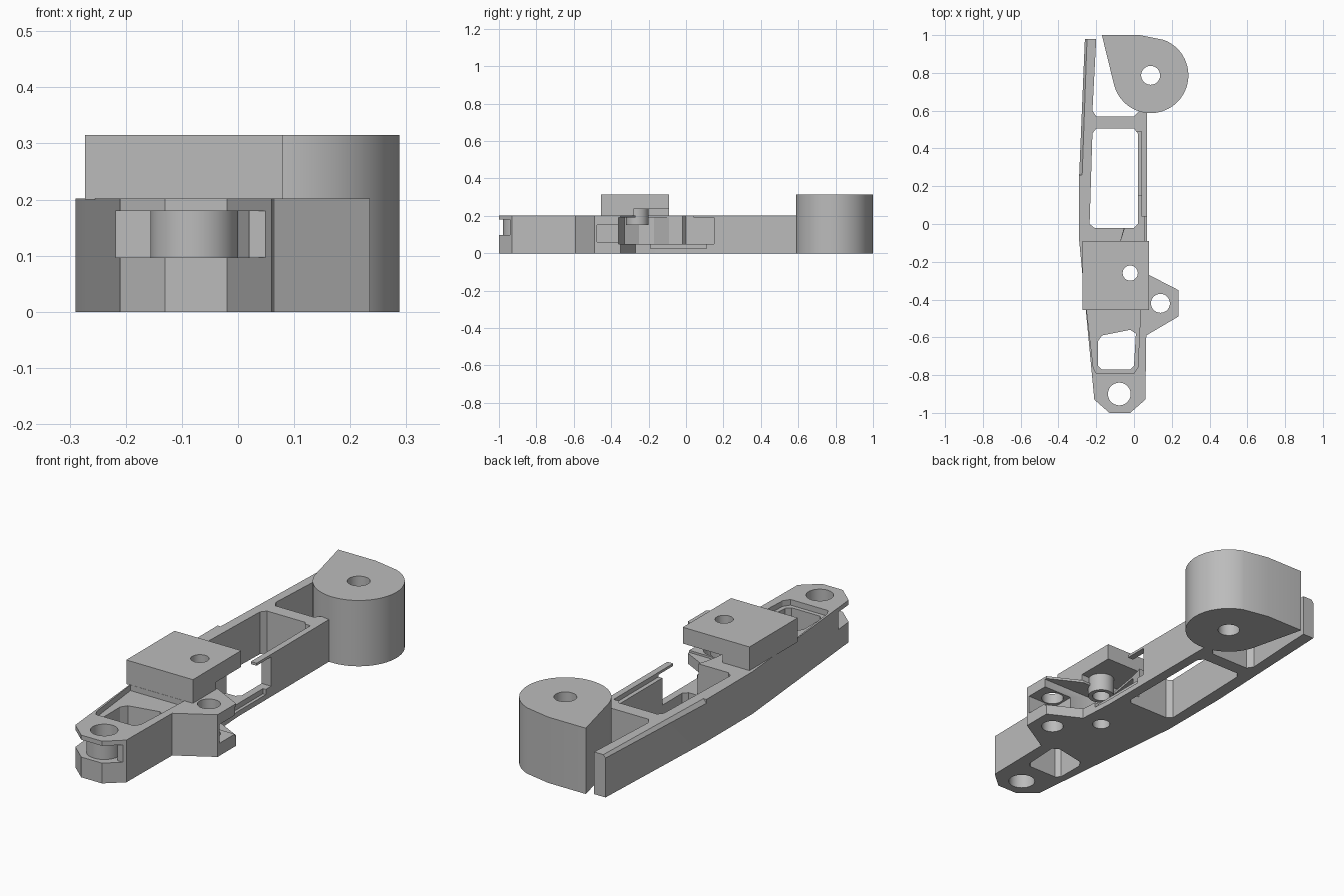
import bpy
import bmesh
import math

if "Cube" in bpy.data.objects:
    bpy.data.objects.remove(bpy.data.objects["Cube"], do_unlink=True)

grey = bpy.data.materials.new("matte grey")
grey.use_nodes = True
grey.diffuse_color = (0.5, 0.5, 0.5, 1)
grey.node_tree.nodes["Principled BSDF"].inputs["Base Color"].default_value = (0.5, 0.5, 0.5, 1)


def finish(name, bm):
    bmesh.ops.recalc_face_normals(bm, faces=bm.faces)
    mesh = bpy.data.meshes.new(name)
    bm.to_mesh(mesh)
    bm.free()
    mesh.materials.append(grey)
    obj = bpy.data.objects.new(name, mesh)
    bpy.context.collection.objects.link(obj)
    return obj


def prism(name, outline, z0, z1):
    """Extrude an xy outline between two heights."""
    bm = bmesh.new()
    face = bm.faces.new([bm.verts.new((x, y, z0)) for x, y in outline])
    up = bmesh.ops.extrude_face_region(bm, geom=[face])["geom"]
    bmesh.ops.translate(bm, vec=(0, 0, z1 - z0),
                        verts=[v for v in up if isinstance(v, bmesh.types.BMVert)])
    return finish(name, bm)


def arc(cx, cy, r, a0, a1, n):
    angles = [math.radians(a0 + (a1 - a0) * i / n) for i in range(n + 1)]
    return [(cx + r * math.cos(a), cy + r * math.sin(a)) for a in angles]


def disc(name, cx, cy, r, z0, z1):
    return prism(name, arc(cx, cy, r, 0, 360, 48)[:-1], z0, z1)


def box(name, x0, x1, y0, y1, z0, z1):
    return prism(name, [(x0, y0), (x1, y0), (x1, y1), (x0, y1)], z0, z1)


def cut(obj, *cutters):
    """Subtract each cutter and discard it."""
    for cutter in cutters:
        cutter.hide_render = True
        mod = obj.modifiers.new("cut", "BOOLEAN")
        mod.operation = "DIFFERENCE"
        mod.solver = "EXACT"
        mod.object = cutter
        bpy.context.view_layer.objects.active = obj
        bpy.ops.object.modifier_apply(modifier=mod.name)
        bpy.data.objects.remove(cutter, do_unlink=True)


def drill(obj, x, y, r):
    cut(obj, disc("drill", x, y, r, -0.1, 0.5))


# Main frame: outline open at the back, one long left arm
frame = prism("frame", [
    (-0.21, -0.93), (-0.13, -1), (-0.02, -1), (0.06, -0.93), (0.065, -0.59),
    (0.235, -0.49), (0.235, -0.35), (0.08, -0.27), (0.07, -0.1), (0.07, 0.64),
    (0.03, 0.64), (0.03, 0.6), (0, 0.57), (-0.2, 0.57), (-0.22, 0.6),
    (-0.2, 0.98), (-0.26, 0.98), (-0.29, 0.26), (-0.29, -0.09), (-0.27, -0.3)], 0, 0.202)

# Through windows with clipped corners
cut(frame,
    prism("middle_window", [(-0.21, -0.02), (0, -0.02), (0.02, 0), (0.02, 0.48), (0, 0.505),
                            (-0.2, 0.505), (-0.22, 0.48), (-0.235, 0)], -0.1, 0.4),
    prism("front_window", [(-0.17, -0.77), (-0.02, -0.77), (0, -0.75), (0.01, -0.58),
                           (-0.02, -0.56), (-0.17, -0.59), (-0.19, -0.62), (-0.19, -0.75)], -0.1, 0.4),
    prism("front_recess", [(-0.2, -0.79), (0, -0.79), (0.02, -0.76), (0.035, -0.456),
                           (-0.25, -0.456), (-0.215, -0.76)], 0.175, 0.4))

# Side pocket, open wall and slotted tab
cut(frame,
    prism("pocket", [(-0.035, 0.02), (-0.07, -0.09), (-0.14, -0.17), (-0.15, -0.25),
                     (-0.11, -0.33), (-0.02, -0.36), (0.4, -0.36), (0.4, 0.15), (0.01, 0.15)], 0.05, 0.19),
    prism("pocket_top", [(-0.035, 0.04), (-0.07, -0.09), (-0.1, -0.27), (0.4, -0.27),
                         (0.4, 0.04)], 0.15, 0.4),
    box("tab_slot", 0.08, 0.4, -0.475, -0.2, 0.06, 0.15),
    box("wall_step", 0, 0.04, 0.02, 0.49, 0.18, 0.4),
    box("outer_groove", 0.055, 0.4, -0.19, 0.11, 0.025, 0.08))

# Bevel along the top of the left arm
bevel = bmesh.new()
for x, y in ((-0.26, 1.1), (-0.29, 0.26)):
    for dx, z in ((-0.02, 0.16), (-0.02, 0.26), (0.065, 0.26)):
        bevel.verts.new((x + dx, y, z))
bmesh.ops.convex_hull(bevel, input=bevel.verts)
cut(frame, finish("arm_bevel", bevel))

# Nose groove with a round spool inside
cut(frame, prism("nose_groove", [(-0.4, -1.1), (0.2, -1.1), (0.2, -0.94), (0.02, -0.94),
                                 (0, -0.85), (-0.15, -0.84), (-0.4, -0.84)], 0.097, 0.18))
spool = disc("nose_spool", -0.078, -0.9, 0.078, 0.097, 0.18)
drill(spool, -0.078, -0.9, 0.06)
for hole in ((-0.078, -0.9, 0.06), (0.14, -0.42, 0.05), (-0.02, -0.26, 0.04)):
    drill(frame, *hole)

# Raised block with a relieved underside and a hanging boss
block = box("top_block", -0.273, 0.08, -0.455, -0.09, 0.2, 0.315)
cut(block, box("relief", -0.13, 0.3, -0.28, 0.1, 0.1, 0.237))
boss = disc("block_boss", -0.02, -0.26, 0.06, 0.15, 0.25)
for part in (block, boss):
    drill(part, -0.02, -0.26, 0.04)

# Teardrop post at the back
post = prism("rear_post", [(-0.17, 1), (0.03, 1)] + arc(0.088, 0.787, 0.2, 70, -165, 48), 0, 0.315)
drill(post, 0.088, 0.787, 0.05)

for obj in (frame, spool, block, boss, post):
    bpy.ops.object.select_all(action="DESELECT")
    obj.select_set(True)
    bpy.context.view_layer.objects.active = obj
    bpy.ops.object.shade_smooth_by_angle(angle=math.radians(20))
